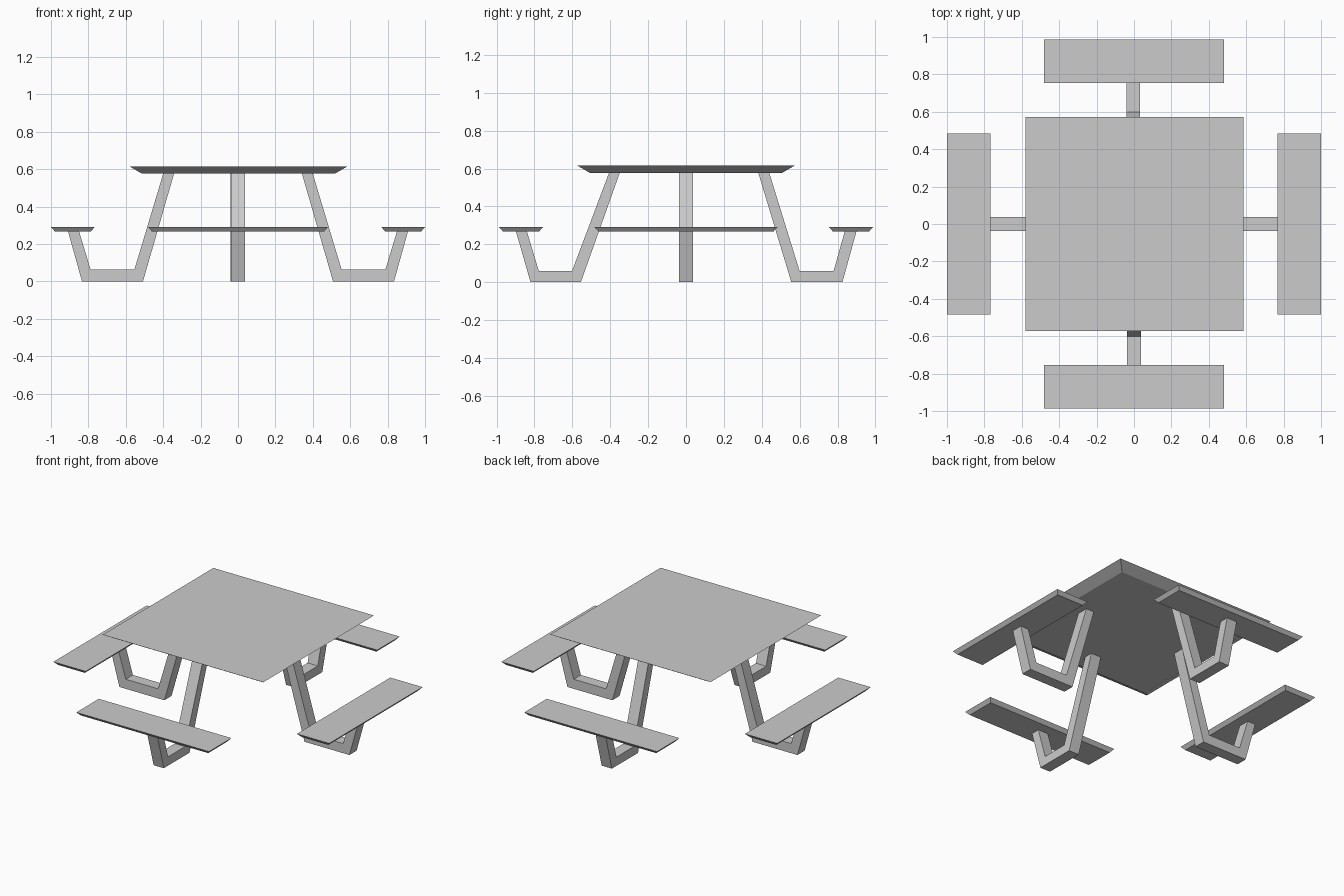
import bpy, bmesh
from mathutils import Matrix
from math import pi

if "Cube" in bpy.data.objects:
    bpy.data.objects.remove(bpy.data.objects["Cube"])


def finish(bm, name):
    bmesh.ops.recalc_face_normals(bm, faces=bm.faces)
    mesh = bpy.data.meshes.new(name)
    bm.to_mesh(mesh)
    bm.free()
    obj = bpy.data.objects.new(name, mesh)
    bpy.context.collection.objects.link(obj)
    return obj


def slab(name, x0, x1, y0, y1, z0, z1, inset):
    """Board whose underside is smaller than its top."""
    bm = bmesh.new()
    rings = []
    for z, d in ((z0, inset), (z1, 0)):
        rings.append([bm.verts.new(p) for p in (
            (x0 + d, y0 + d, z), (x1 - d, y0 + d, z),
            (x1 - d, y1 - d, z), (x0 + d, y1 - d, z))])
    low, high = rings
    bm.faces.new(low)
    bm.faces.new(high)
    for i in range(4):
        j = (i + 1) % 4
        bm.faces.new((low[i], low[j], high[j], high[i]))
    return finish(bm, name)


def leg(name, profile, angle, shift=0.0, half=0.037):
    """U-shaped frame: profile (outward, up) extruded and turned about z."""
    bm = bmesh.new()
    face = bm.faces.new([bm.verts.new((r, -half, z)) for r, z in profile])
    ext = bmesh.ops.extrude_face_region(bm, geom=[face], use_keep_orig=True)
    new = [v for v in ext["geom"] if isinstance(v, bmesh.types.BMVert)]
    bmesh.ops.translate(bm, verts=new, vec=(0, 2 * half, 0))
    bmesh.ops.transform(bm, verts=bm.verts,
                        matrix=Matrix.Translation((shift, 0, 0)) @ Matrix.Rotation(angle, 4, 'Z'))
    return finish(bm, name)


TOP, UNDER = 0.615, 0.576
SEAT, SEAT_UNDER = 0.291, 0.268

# table top
slab("table_top", -0.58, 0.585, -0.573, 0.573, UNDER, TOP, 0.067)

# four benches
for side, s in (("left", -1), ("right", 1)):
    a, b = sorted((s * 0.766, s * 1.0))
    slab(side + "_bench", a, b, -0.483, 0.483, SEAT_UNDER, SEAT, 0.02)
for side, s in (("front", -1), ("back", 1)):
    a, b = sorted((s * 0.755, s * 0.987))
    slab(side + "_bench", -0.481, 0.481, a, b, SEAT_UNDER, SEAT, 0.02)

# U-shaped legs joining table and benches
side_profile = [(0.909, SEAT_UNDER), (0.834, 0), (0.508, 0), (0.342, UNDER),
                (0.40, UNDER), (0.554, 0.063), (0.788, 0.063), (0.85, SEAT_UNDER)]
front_profile = [(0.898, SEAT_UNDER), (0.821, 0), (0.555, 0), (0.35, UNDER),
                 (0.407, UNDER), (0.602, 0.058), (0.777, 0.058), (0.84, SEAT_UNDER)]
back_profile = [(0.90, SEAT_UNDER), (0.826, 0), (0.556, 0), (0.382, UNDER),
                (0.44, UNDER), (0.60, 0.058), (0.779, 0.058), (0.838, SEAT_UNDER)]
leg("right_leg", side_profile, 0)
leg("left_leg", side_profile, pi)
leg("front_leg", front_profile, -pi / 2)
leg("back_leg", back_profile, pi / 2, shift=-0.004)
